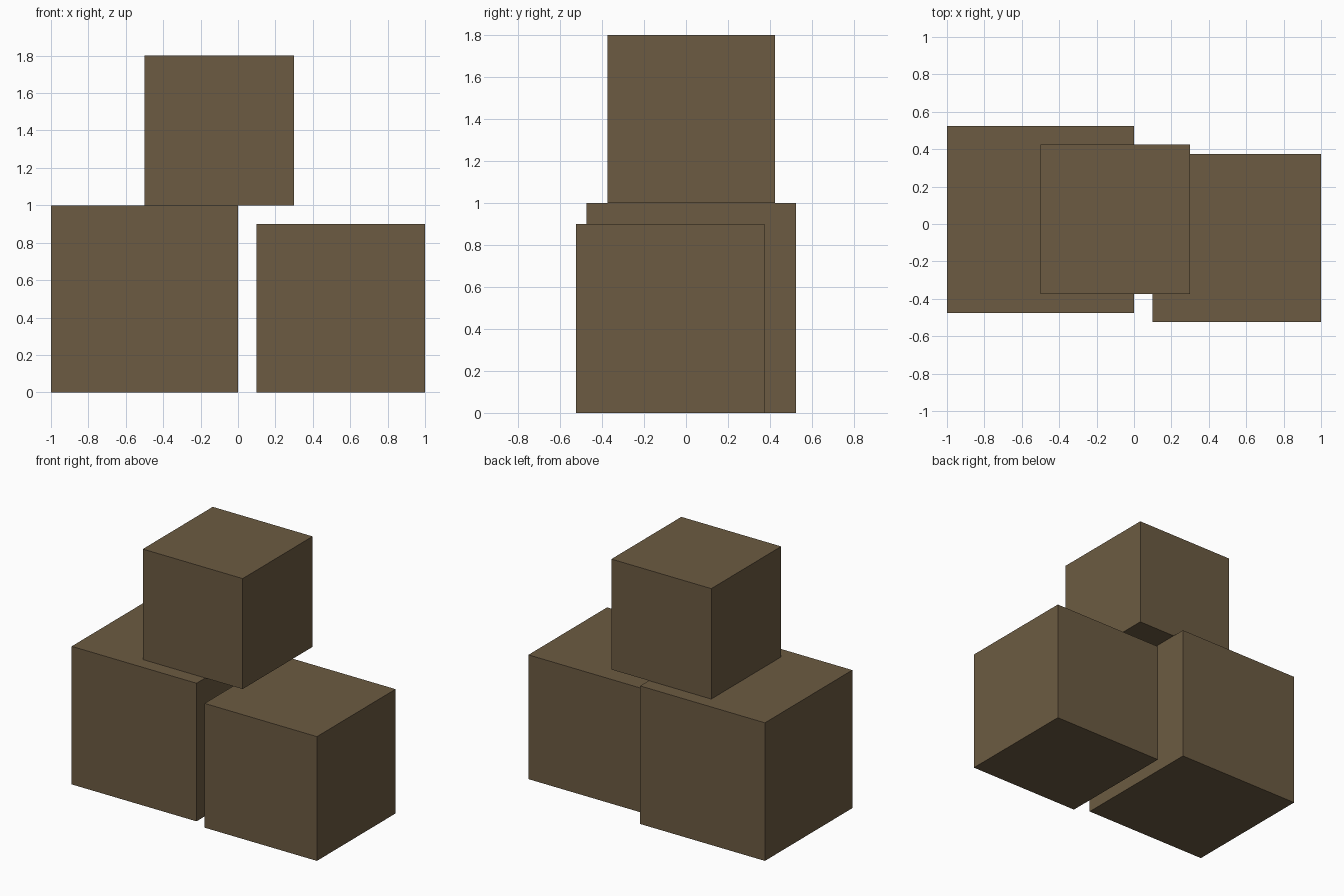
import bpy

# Remove the default cube
default = bpy.data.objects.get("Cube")
if default:
    bpy.data.objects.remove(default, do_unlink=True)

# Single flat cardboard brown
brown = bpy.data.materials.new("cardboard_brown")
colour = (0.15, 0.105, 0.054, 1)
brown.diffuse_color = colour
brown.use_nodes = True
bsdf = next(n for n in brown.node_tree.nodes if n.type == "BSDF_PRINCIPLED")
bsdf.inputs["Base Color"].default_value = colour


def add_crate(name, size, x, y, base):
    """Add a cube of the given size, centred on x and y, resting on base."""
    bpy.ops.mesh.primitive_cube_add(size=size, location=(x, y, base + size / 2))
    crate = bpy.context.object
    crate.name = name
    crate.data.name = name
    crate.data.materials.append(brown)


# Two crates on the ground and one stacked on the larger
add_crate("large_crate", 1.0, -0.5, 0.025, 0)
add_crate("medium_crate", 0.9, 0.55, -0.075, 0)
add_crate("small_crate", 0.8, -0.1, 0.025, 1.0)
